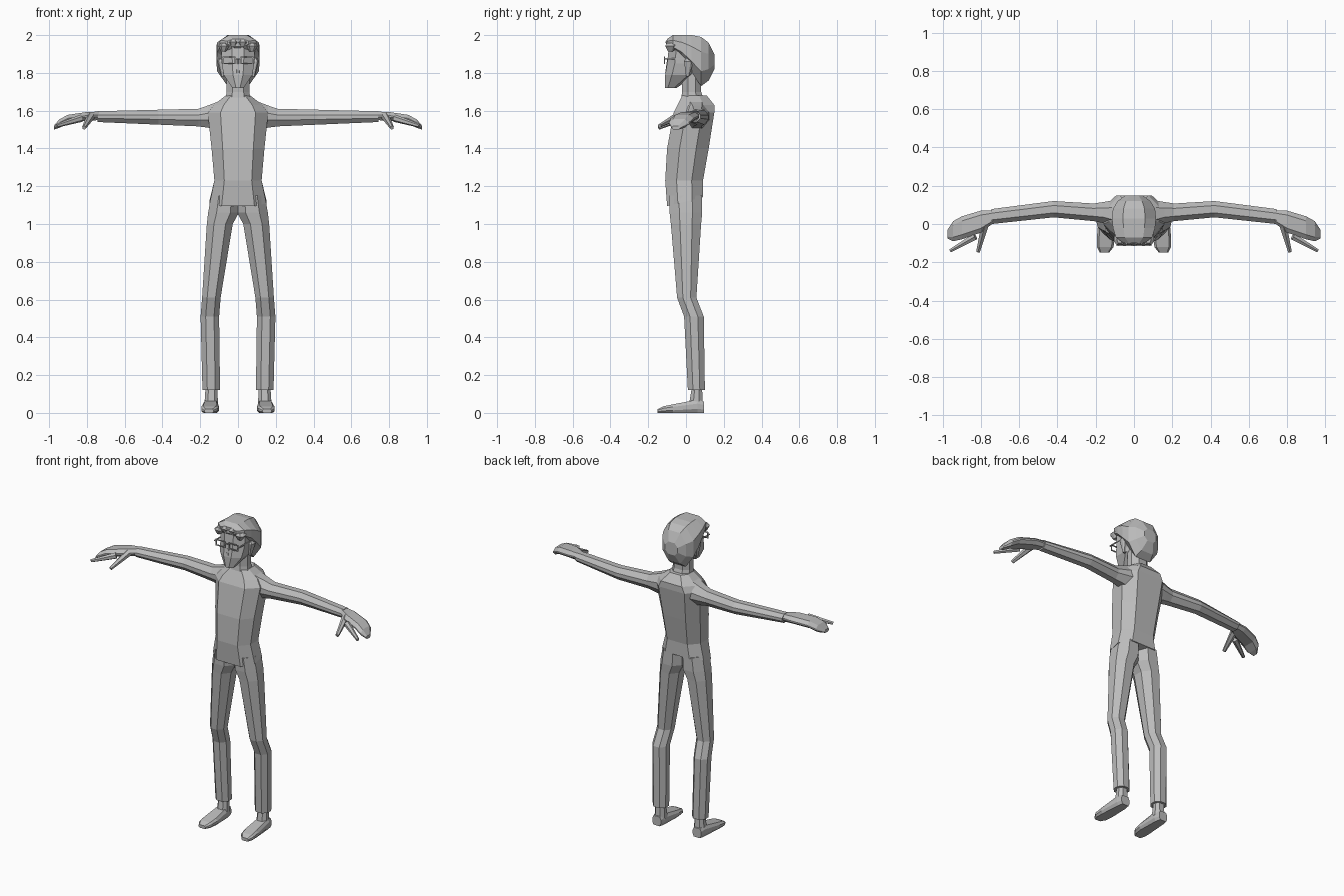
import bpy
import bmesh
from mathutils import Vector

cube = bpy.data.objects.get("Cube")
if cube:
    bpy.data.objects.remove(cube)

grey = bpy.data.materials.new("plain_grey")
grey.use_nodes = True
tone = (.5, .5, .5, 1)
grey.diffuse_color = tone
grey.node_tree.nodes["Principled BSDF"].inputs["Base Color"].default_value = tone


def finish(name, bm):
    bmesh.ops.recalc_face_normals(bm, faces=bm.faces)
    mesh = bpy.data.meshes.new(name)
    bm.to_mesh(mesh)
    bm.free()
    mesh.materials.append(grey)
    part = bpy.data.objects.new(name, mesh)
    bpy.context.collection.objects.link(part)


def level(height, outer, front, back, inner=None):
    """Horizontal section, symmetric unless an inner edge is given."""
    inner = -outer if inner is None else inner
    return [Vector((x, y, height)) for y in (front, back) for x in (inner, outer)]


def upright(depth, outer, low, high, inner=None):
    """Section facing the front."""
    inner = -outer if inner is None else inner
    return [Vector((x, depth, z)) for z in (low, high) for x in (inner, outer)]


def sideways(reach, front, back, low, high):
    """Section facing the side."""
    return [Vector((reach, y, z)) for z in (low, high) for y in (front, back)]


def loft(name, sections, flat=.5, upright_flat=.4, side=1, hem=0):
    """Skin chamfered sections; flat is the share of each edge left uncut."""
    bm = bmesh.new()
    loops = []
    for section in sections:
        a, b, d, c = section
        loop = []
        for start, end, share in ((a, b, flat), (b, c, upright_flat),
                                  (c, d, flat), (d, a, upright_flat)):
            cut = (1 - share) / 2
            for point in (start.lerp(end, cut), end.lerp(start, cut)):
                if section is sections[0]:
                    point.z += hem * point.y
                point.x *= side
                loop.append(bm.verts.new(point))
        loops.append(loop)
    for low, high in zip(loops, loops[1:]):
        for i in range(len(low)):
            bm.faces.new((low[i - 1], low[i], high[i], high[i - 1]))
    bm.faces.new(loops[0])
    bm.faces.new(loops[-1])
    finish(name, bm)


def finger(name, root, tip, thick, side):
    """Tapered digit running from root to tip."""
    root, tip = Vector(root), Vector(tip)
    root.x *= side
    tip.x *= side
    along = tip - root
    bm = bmesh.new()
    bmesh.ops.create_cone(bm, segments=6, cap_ends=True, radius1=thick,
                          radius2=thick / 2, depth=along.length)
    turn = along.to_track_quat("Z", "Y")
    for v in bm.verts:
        v.co = (root + tip) / 2 + turn @ v.co
    finish(name, bm)


def add_bar(bm, start, end, thick=.006):
    """Add a thin bar between two points that share an axis direction."""
    start, end = Vector(start), Vector(end)
    size = Vector([abs(d) + thick for d in end - start])
    for v in bmesh.ops.create_cube(bm, size=1)["verts"]:
        v.co = (start + end) / 2 + v.co * size


# Shirt with a hem that dips at the front
loft("shirt", [
    level(height=1.12, outer=.15, front=-.1, back=.09),
    level(height=1.23, outer=.125, front=-.11, back=.09),
    level(height=1.4, outer=.14, front=-.1, back=.12),
    level(height=1.59, outer=.16, front=-.065, back=.15),
    level(height=1.63, outer=.13, front=-.045, back=.15),
    level(height=1.68, outer=.065, front=-.02, back=.11),
], flat=.58, hem=.25)

# Neck, and face tapering to the chin
loft("neck", [
    level(height=1.64, outer=.07, front=-.03, back=.1),
    level(height=1.7, outer=.06, front=-.02, back=.08),
    level(height=1.8, outer=.06, front=-.02, back=.08),
])
loft("face", [
    level(height=1.72, outer=.03, front=-.11, back=-.05),
    level(height=1.79, outer=.076, front=-.11, back=.05),
    level(height=1.85, outer=.086, front=-.1, back=.08),
    level(height=1.94, outer=.09, front=-.09, back=.09),
], flat=.35, upright_flat=.55)
loft("nose", [
    level(height=1.8, outer=.012, front=-.11, back=-.08),
    level(height=1.87, outer=.006, front=-.1, back=-.08),
])

# Hair, from the fringe to the back of the head
loft("hair", [
    upright(depth=-.1, outer=.055, low=1.94, high=1.98),
    upright(depth=-.07, outer=.095, low=1.91, high=2),
    upright(depth=-.02, outer=.11, low=1.87, high=2),
    upright(depth=.03, outer=.115, low=1.8, high=2),
    upright(depth=.08, outer=.11, low=1.73, high=1.99),
    upright(depth=.12, outer=.085, low=1.76, high=1.96),
    upright(depth=.15, outer=.045, low=1.82, high=1.9),
])

# Fringe locks, lower toward the temples
for i, word in enumerate(("right", "middle_right", "middle_left", "left")):
    x = (i - 1.5) * .05
    z = 1.95 - 4 * x * x
    half = .03
    loft("fringe_lock_" + word, [
        level(z - half / 2, inner=x - half / 2, outer=x + half / 3, front=-.095, back=-.07),
        level(z + half / 2, inner=x - half, outer=x + half, front=-.11, back=-.05),
        level(z + half, inner=x - half / 2, outer=x + half / 2, front=-.1, back=-.03),
    ])

# Glasses: two square rims, a bridge and temples
glasses = bmesh.new()
inner, outer, bottom, top, lens, ear = .015, .078, 1.85, 1.885, -.113, .02
bridge = top - .01
add_bar(glasses, (-inner, lens, bridge), (inner, lens, bridge))
for s in (-1, 1):
    near, far, temple = s * inner, s * outer, s * (outer + .01)
    for z in (bottom, top):
        add_bar(glasses, (near, lens, z), (far, lens, z))
    for x in (near, far):
        add_bar(glasses, (x, lens, bottom), (x, lens, top))
    add_bar(glasses, (far, lens, bridge), (temple, lens, bridge))
    add_bar(glasses, (temple, lens, bridge), (temple, ear, bridge))
finish("glasses", glasses)

for word, side in (("left", 1), ("right", -1)):
    loft(word + "_ear", [
        level(height=1.78, inner=.07, outer=.09, front=0, back=.015),
        level(height=1.86, inner=.08, outer=.11, front=-.01, back=.04),
        level(height=1.88, inner=.08, outer=.1, front=0, back=.03),
    ], side=side)

    # Arm, bent slightly forward at the elbow
    loft(word + "_arm", [
        sideways(reach=.1, front=-.02, back=.125, low=1.5, high=1.65),
        sideways(reach=.16, front=.005, back=.115, low=1.51, high=1.627),
        sideways(reach=.21, front=.015, back=.107, low=1.517, high=1.61),
        sideways(reach=.42, front=.035, back=.12, low=1.526, high=1.605),
        sideways(reach=.745, front=0, back=.078, low=1.54, high=1.597),
    ], flat=.45, upright_flat=.3, side=side)

    # Hand with the outer fingers held together
    loft(word + "_hand", [
        sideways(reach=.735, front=.005, back=.07, low=1.55, high=1.595),
        sideways(reach=.8, front=-.045, back=.07, low=1.547, high=1.593),
        sideways(reach=.9, front=-.08, back=.04, low=1.532, high=1.578),
        sideways(reach=.945, front=-.09, back=.015, low=1.51, high=1.555),
        sideways(reach=.975, front=-.075, back=-.03, low=1.5, high=1.52),
    ], flat=.6, upright_flat=.2, side=side)
    finger(word + "_index_finger", root=(.83, -.065, 1.56),
           tip=(.96, -.14, 1.52), thick=.02, side=side)
    finger(word + "_thumb", root=(.78, -.01, 1.57),
           tip=(.815, -.145, 1.51), thick=.022, side=side)

    # Trouser leg, set back below the knee
    loft(word + "_trouser_leg", [
        level(height=.12, inner=.095, outer=.188, front=.01, back=.1),
        level(height=.51, inner=.1, outer=.198, front=-.01, back=.094),
        level(height=.61, inner=.092, outer=.19, front=-.047, back=.055),
        level(height=1, inner=.028, outer=.165, front=-.08, back=.08),
        level(height=1.06, inner=-.005, outer=.158, front=-.087, back=.086),
        level(height=1.15, inner=-.005, outer=.142, front=-.09, back=.085),
    ], flat=.45, side=side)

    # Ankle and shoe
    loft(word + "_ankle", [
        level(height=.04, inner=.105, outer=.178, front=.015, back=.09),
        level(height=.13, inner=.11, outer=.172, front=.03, back=.085),
    ], side=side)
    loft(word + "_shoe", [
        upright(depth=-.15, inner=.13, outer=.178, low=0, high=.02),
        upright(depth=-.12, inner=.107, outer=.194, low=0, high=.035),
        upright(depth=-.07, inner=.1, outer=.194, low=0, high=.045),
        upright(depth=.06, inner=.106, outer=.182, low=0, high=.07),
        upright(depth=.095, inner=.115, outer=.175, low=0, high=.06),
    ], flat=.75, side=side)
